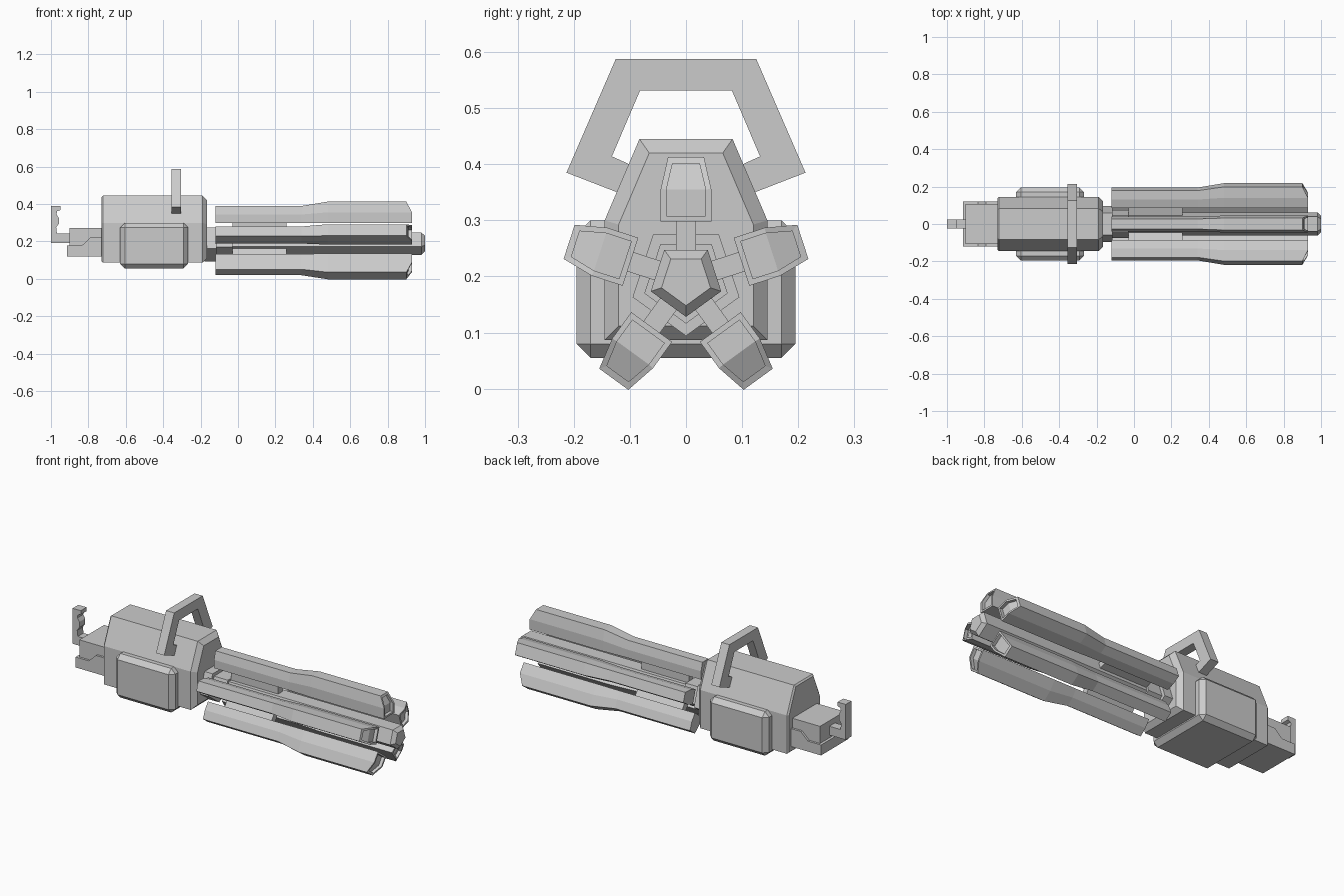
import bpy, bmesh, math
from mathutils import Matrix

if "Cube" in bpy.data.objects:
    bpy.data.objects.remove(bpy.data.objects["Cube"])

AXIS_Z = 0.194  # height of the barrel cluster axis


def loft(name, rings, split_end=False):
    """Skin a list of equal-length 3D rings and cap both ends."""
    bm = bmesh.new()
    vs = [[bm.verts.new(p) for p in r] for r in rings]
    n = len(rings[0])
    for a, b in zip(vs, vs[1:]):
        for i in range(n):
            j = (i + 1) % n
            bm.faces.new((a[i], a[j], b[j], b[i]))
    bm.faces.new(vs[0][::-1])
    e = vs[-1]
    if split_end:
        bm.faces.new((e[0], e[1], e[2], e[5]))
        bm.faces.new((e[2], e[3], e[4], e[5]))
    else:
        bm.faces.new(e)
    bmesh.ops.recalc_face_normals(bm, faces=bm.faces)
    me = bpy.data.meshes.new(name)
    bm.to_mesh(me)
    bm.free()
    ob = bpy.data.objects.new(name, me)
    bpy.context.collection.objects.link(ob)
    return ob


def along_x(name, pts, x0, x1):
    return loft(name, [[(x, y, z) for y, z in pts] for x in (x0, x1)])


def along_y(name, pts, half):
    return loft(name, [[(x, y, z) for x, z in pts] for y in (-half, half)])


def mirrored(half):
    return half + [(-y, z) for y, z in reversed(half)]


def pentagon(x, r):
    return [(x, r * math.cos(a), AXIS_Z + r * math.sin(a))
            for a in (math.radians(-90 + 72 * k) for k in range(5))]


def box(name, x, y, z, bevel=0):
    ob = along_x(name, [(y[0], z[0]), (y[1], z[0]), (y[1], z[1]), (y[0], z[1])], *x)
    if bevel:
        m = ob.modifiers.new("chamfer", 'BEVEL')
        m.width = bevel
        m.segments = 1
    return ob


def spin(ob, k):
    ob.matrix_world = (Matrix.Translation((0, 0, AXIS_Z))
                       @ Matrix.Rotation(math.radians(72 * k), 4, 'X'))


# Main housing, chamfered at both ends
def housing(x, d):
    half = [(0.145 - d, 0.087 + d), (0.145 - d, 0.30 - d * 0.3), (0.083 - d * 0.7, 0.445 - d)]
    return [(x, y, z) for y, z in mirrored(half)]


loft("main_housing", [housing(-0.73, 0.008), housing(-0.722, 0),
                      housing(-0.19, 0), housing(-0.165, 0.025)])

# Side pods joined under the housing
box("side_pods", (-0.63, -0.267), (-0.195, 0.195), (0.055, 0.30), 0.025)

# Carry handle
along_x("carry_handle", mirrored([(0.115, 0.347), (0.213, 0.385), (0.125, 0.588)])[:3]
        + [(-0.125, 0.588), (-0.213, 0.385), (-0.115, 0.347), (-0.09, 0.395),
           (-0.132, 0.414), (-0.082, 0.531), (0.082, 0.531), (0.132, 0.414), (0.09, 0.395)],
        -0.355, -0.305)

# Rear block and its wider tray
box("rear_block", (-0.90, -0.72), (-0.108, 0.108), (0.13, 0.273))
along_y("rear_tray", [(-0.915, 0.12), (-0.72, 0.12), (-0.72, 0.22), (-0.79, 0.22),
                      (-0.835, 0.178), (-0.915, 0.178)], 0.12)

# Rear grip bracket
along_y("rear_grip", [(-1.0, 0.193), (-0.89, 0.193), (-0.89, 0.242), (-0.968, 0.242),
                      (-0.972, 0.275), (-0.958, 0.295), (-0.958, 0.325), (-0.97, 0.345),
                      (-0.968, 0.362), (-0.95, 0.368), (-0.95, 0.39), (-1.0, 0.39)], 0.025)

# Rotor hub and central shaft
loft("rotor_hub", [pentagon(-0.18, 0.1), pentagon(-0.115, 0.1)])
loft("rotor_collar", [pentagon(-0.13, 0.078), pentagon(-0.03, 0.078)])
loft("central_shaft", [pentagon(-0.15, 0.066), pentagon(0.98, 0.066), pentagon(1.0, 0.046)])


# Five barrels with recessed muzzles, each on a fin
def section(x, x_out, ri, rm, ro, wi, wo):
    return [(x, -wi, ri), (x, wi, ri), (x, wi, rm),
            (x_out, wo, ro), (x_out, -wo, ro), (x, -wi, rm)]


for k in range(5):
    spin(loft(f"barrel_{k + 1}", [
        section(-0.12, -0.12, 0.104, 0.150, 0.196, 0.039, 0.027),
        section(0.34, 0.34, 0.104, 0.150, 0.196, 0.039, 0.027),
        section(0.48, 0.48, 0.104, 0.162, 0.219, 0.045, 0.032),
        section(0.93, 0.90, 0.104, 0.162, 0.219, 0.045, 0.032),
        section(0.93, 0.905, 0.114, 0.161, 0.207, 0.035, 0.024),
        section(0.912, 0.887, 0.114, 0.161, 0.207, 0.035, 0.024)], True), k)
    spin(box(f"barrel_fin_{k + 1}", (-0.03, 0.26), (-0.018, 0.018), (0.04, 0.112)), k)
